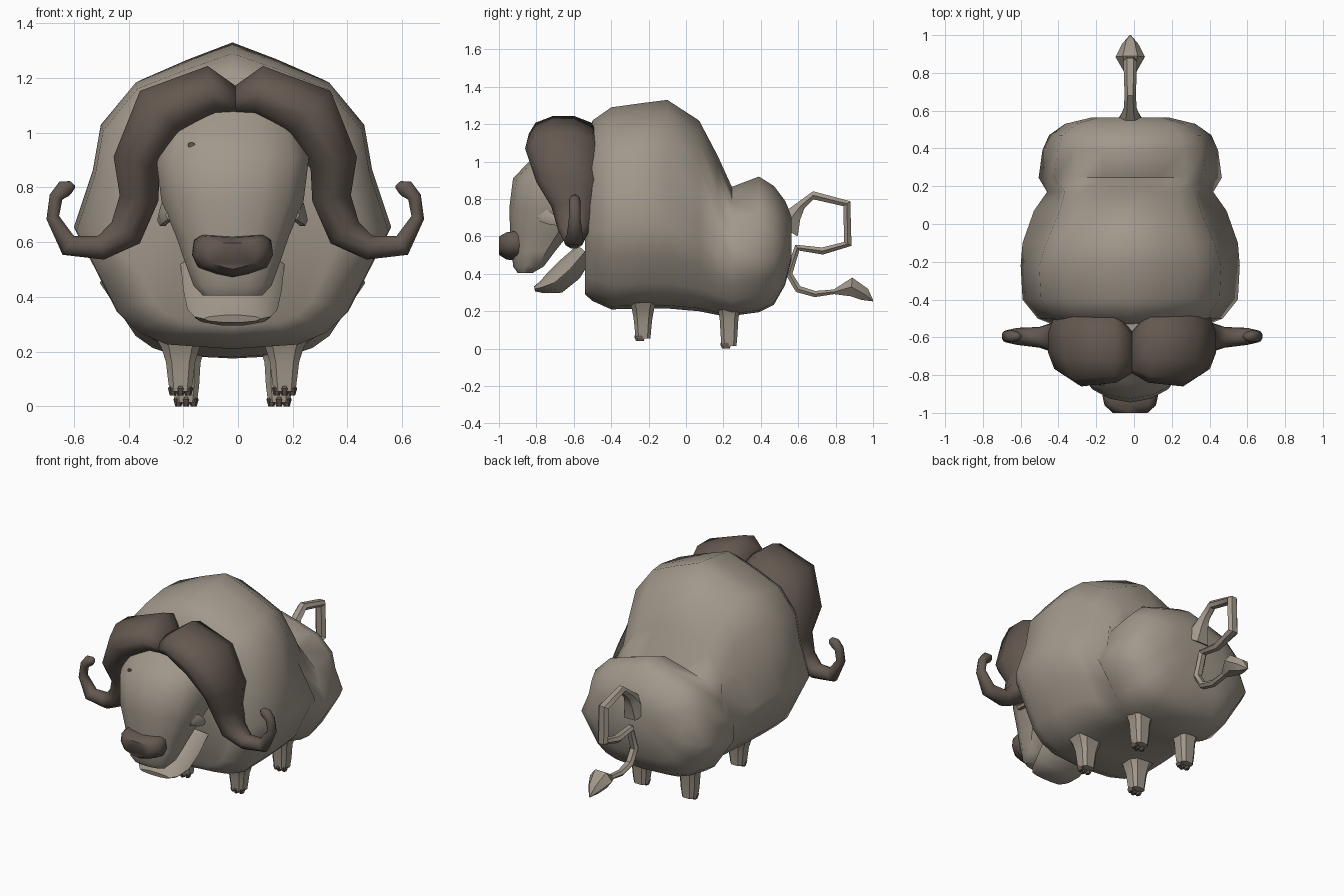
import bpy, bmesh, math
from mathutils import Vector

if "Cube" in bpy.data.objects:
    bpy.data.objects.remove(bpy.data.objects["Cube"])

CX = -0.02  # the animal's midline


def material(name, col):
    m = bpy.data.materials.new(name)
    m.diffuse_color = (*col, 1)
    m.use_nodes = True
    m.node_tree.nodes["Principled BSDF"].inputs["Base Color"].default_value = m.diffuse_color
    return m


HIDE = material("taupe hide", (0.36, 0.315, 0.26))
DARK = material("dark brown horn", (0.125, 0.098, 0.08))


def loft(name, rings, mat, angle=50):
    """Skin a list of equally sized point rings and cap both ends."""
    bm = bmesh.new()
    vs = [[bm.verts.new(Vector(p) + Vector((CX, 0, 0))) for p in r] for r in rings]
    n = len(vs[0])
    for a, b in zip(vs, vs[1:]):
        for i in range(n):
            bm.faces.new((a[i], a[(i + 1) % n], b[(i + 1) % n], b[i]))
    bm.faces.new(vs[0])
    bm.faces.new(vs[-1])
    bmesh.ops.remove_doubles(bm, verts=bm.verts, dist=0.0005)
    bmesh.ops.recalc_face_normals(bm, faces=bm.faces)
    me = bpy.data.meshes.new(name)
    bm.to_mesh(me)
    bm.free()
    ob = bpy.data.objects.new(name, me)
    bpy.context.collection.objects.link(ob)
    me.materials.append(mat)
    bpy.ops.object.select_all(action='DESELECT')
    ob.select_set(True)
    bpy.context.view_layer.objects.active = ob
    bpy.ops.object.shade_smooth_by_angle(angle=math.radians(angle))
    return ob


def mirrored(half):
    """Close a half outline (first and last point on the midline)."""
    return half + [(-x, y) for x, y in reversed(half[1:-1])]


def tube(path, n=8):
    """Rings across a path of (x, y, z, r_across, r_side), bending in one plane.
    Path lies in the xz plane if x varies, otherwise in the yz plane."""
    flat = max(abs(p[0] - path[0][0]) for p in path) > 0.01
    rings = []
    for i, (x, y, z, r, s) in enumerate(path):
        a, b = path[max(i - 1, 0)], path[min(i + 1, len(path) - 1)]
        t = Vector(b[:3]) - Vector(a[:3])
        if flat:
            t.y = 0
        if flat and i == 0:
            t = Vector((1, 0, 0))
        t.normalize()
        side = Vector((0, 1, 0)) if flat else Vector((1, 0, 0))
        up = t.cross(side).normalized()
        rings.append([Vector((x, y, z)) + up * r * math.cos(q) + side * s * math.sin(q)
                      for q in (math.tau * (k + .5) / n for k in range(n))])
    return rings


# Body: humped shoulders, pinched waist, rounded rump
# (each station: y, top, bottom, half width, narrowing of the upper half)
outline = mirrored([(0, 0), (.3, .055), (.61, .12), (.83, .26), (.88, .41), (1, .6),
                    (.85, .755), (.73, .88), (.6, .945), (.42, .985), (0, 1)])
body = [(-.54, 1.06, .29, .39, 1), (-.50, 1.22, .255, .49, 1), (-.40, 1.29, .21, .57, 1),
        (-.22, 1.315, .215, .58, 1), (-.10, 1.33, .215, .57, .94), (.07, 1.22, .20, .51, .88),
        (.17, 1.03, .18, .44, .95), (.245, .865, .175, .485, 1), (.39, .92, .195, .465, 1),
        (.47, .87, .235, .43, 1), (.53, .79, .34, .345, 1), (.565, .71, .48, .2, 1)]
loft("body", [[(u * w * (f if v < .5 else 1), y, t + (b - t) * v) for u, v in outline]
              for y, t, b, w, f in body], HIDE, 65)

# Head: broad forehead tapering down to the muzzle
slice_ = mirrored([(0, 0), (.42, .05), (.76, .17), (.98, .42), (.95, .8), (.6, 1), (0, 1)])
head = [(1.10, -.74, -.50, .20), (1.00, -.84, -.50, .26), (.91, -.925, -.50, .285),
        (.75, -.945, -.53, .265), (.62, -.94, -.62, .21), (.52, -.93, -.70, .175),
        (.44, -.925, -.76, .145), (.405, -.90, -.82, .11)]
loft("head", [[(u * w, f + (b - f) * v, z) for u, v in slice_] for z, f, b, w in head], HIDE, 40)

# Lower jaw
jaw = [(0, -.81, .32, .014, .105), (0, -.77, .328, .035, .14), (0, -.70, .355, .07, .165),
       (0, -.62, .425, .075, .18), (0, -.54, .52, .055, .19)]
loft("lower_jaw", tube(jaw, 10), HIDE, 40)

# Nose pad
pad = mirrored([(0, .07), (.11, .075), (.14, .055), (.148, 0), (.125, -.045), (.06, -.07), (0, -.083)])
loft("nose", [[(u * s, y, .553 + v * s) for u, v in pad]
              for y, s in ((-.86, .85), (-.905, 1), (-.96, .92), (-1.0, .62))], DARK, 50)

# Horns: thick boss on the brow, sweeping down and curling up at the tips
horn = [(0, -.68, 1.115, .06, .11), (.085, -.655, 1.15, .1, .185), (.27, -.66, 1.07, .12, .20),
        (.36, -.628, .89, .092, .172), (.352, -.595, .76, .075, .125), (.40, -.60, .635, .068, .085),
        (.49, -.60, .58, .047, .055), (.61, -.595, .588, .042, .045), (.667, -.595, .69, .025, .032),
        (.655, -.595, .765, .026, .03), (.625, -.595, .795, .033, .03), (.60, -.595, .803, .022, .022),
        (.585, -.595, .803, .004, .004)]
for s, label in ((1, "left"), (-1, "right")):
    rings = tube(horn, 10)
    loft(label + "_horn", [[(s * p.x + .01, p.y, p.z) for p in r] for r in rings], DARK, 60)

    # Eyelid tucked under the horn
    lid = [(s * .225, -.79, .70, .02), (s * .25, -.74, .705, .045), (s * .255, -.69, .68, .025)]
    loft(label + "_eyelid", [[(x + .02 * math.cos(q), y, z + r * math.sin(q))
                              for q in (math.tau * k / 6 for k in range(6))] for x, y, z, r in lid], HIDE)

    # Legs: flared at the belly, short and square at the hoof
    for part, lx, ly, foot in (("front", .19, -.23, .055), ("hind", .17, .23, .015)):
        levels = [(.30, .12, .10), (.215, .07, .06), (.16, .053, .05),
                  (foot + .06, .048, .045), (foot, .04, .04)]
        square = [(1, .6), (.6, 1), (-.6, 1), (-1, .6), (-1, -.6), (-.6, -1), (.6, -1), (1, -.6)]
        loft(f"{label}_{part}_leg", [[(s * lx + u * w, ly + v * d, z) for u, v in square]
                                     for z, w, d in levels], HIDE, 35)
        # Three toes on each foot
        for k in (-1, 0, 1):
            tx, ty = s * lx + k * .028, ly - .022 + abs(k) * .01
            loft(f"{label}_{part}_toe_{k + 2}",
                 [[(tx + r * math.cos(q), ty + 1.6 * r * math.sin(q), foot + h)
                   for q in (math.tau * j / 6 for j in range(6))]
                  for h, r in ((.03, .009), (.01, .018), (-.015, .011))], DARK, 40)

# Tail: kinked strand with a pointed tuft
tail = [(0, .53, .64, .09, .08), (0, .575, .715, .05, .05), (0, .615, .765, .028, .034),
        (0, .68, .82, .025, .03), (0, .86, .775, .026, .036), (0, .865, .56, .026, .036),
        (0, .73, .522, .022, .03), (0, .595, .54, .022, .028), (0, .55, .40, .022, .028),
        (0, .60, .318, .022, .028), (0, .69, .292, .019, .026), (0, .80, .305, .014, .024)]
loft("tail", tube(tail, 6), HIDE, 40)
tuft = [(0, .79, .303, .014, .024), (0, .885, .33, .058, .078), (0, .955, .29, .04, .042),
        (0, 1.0, .255, .003, .003)]
loft("tail_tuft", tube(tuft, 6), HIDE, 40)

# Small dark spot on the forehead
loft("forehead_spot", [[(-.15 + .014 * r * math.cos(q), y, .955 + .01 * r * math.sin(q))
                        for q in (math.tau * k / 8 for k in range(8))]
                       for y, r in ((-.845, 1), (-.852, 1))], DARK)
